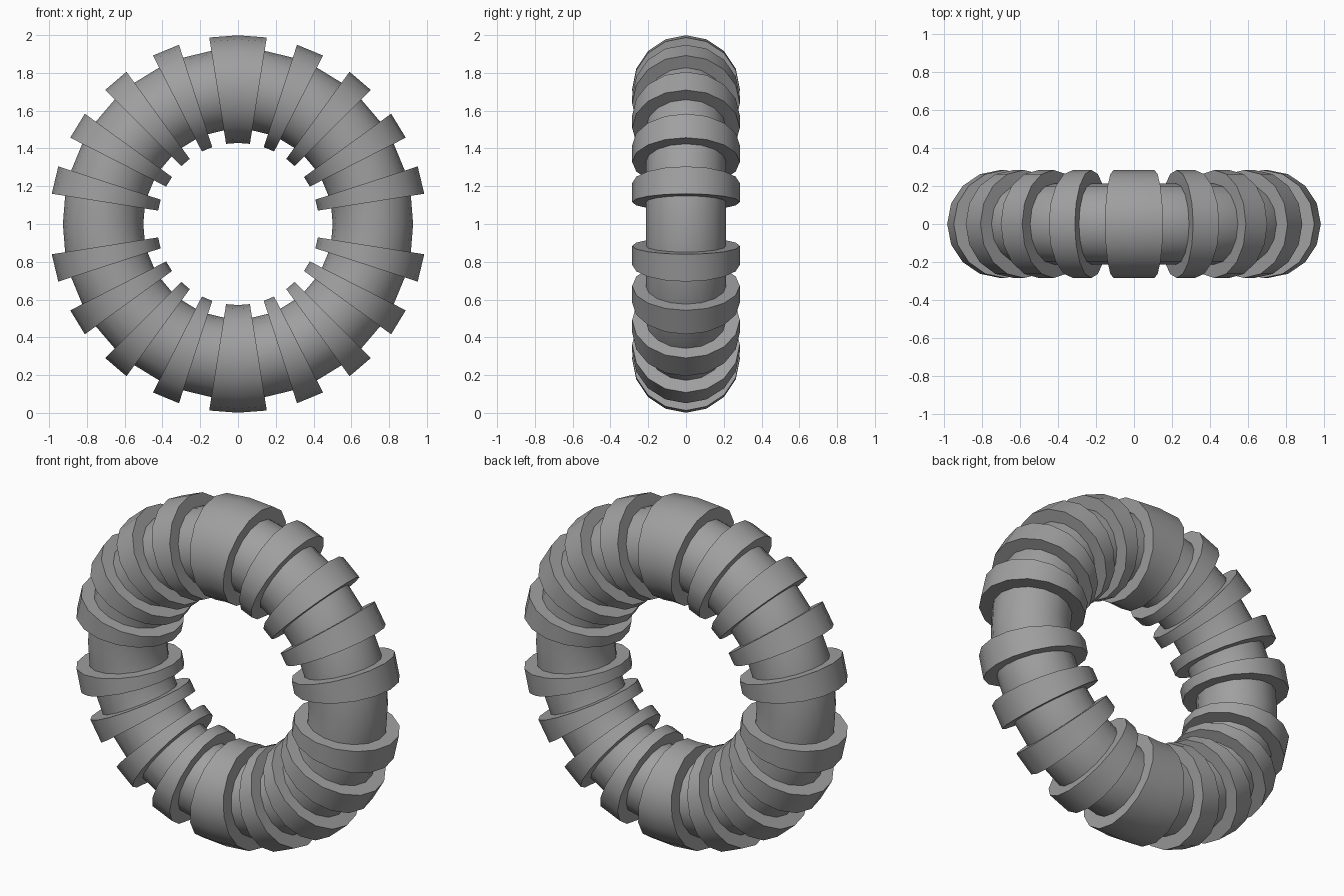
import bpy, bmesh
from math import sin, cos, radians
from mathutils import Vector

cube = bpy.data.objects.get("Cube")
if cube:
    bpy.data.objects.remove(cube, do_unlink=True)

MAJOR = 0.714        # ring centre line
TUBE = 0.213         # inner tube thickness
BAND = 0.285         # raised band thickness
SIDES = 16           # facets around the tube
STEPS = 40           # facets around the ring
STEP = 360 / STEPS
INSET = 0.004        # bands start slightly inside each step

grey = bpy.data.materials.new("grey")
grey.use_nodes = True
colour = (0.35, 0.35, 0.35, 1)
grey.diffuse_color = colour
grey.node_tree.nodes["Principled BSDF"].inputs["Base Color"].default_value = colour


def add_loop(bm, step, thickness, shift=0):
    """One cross-section of the ring, standing upright around z = 1."""
    a = radians(step * STEP)
    out = Vector((cos(a), 0, sin(a)))
    along = Vector((-sin(a), 0, cos(a)))
    centre = Vector((0, 0, 1)) + out * MAJOR + along * shift
    verts = []
    for i in range(SIDES):
        t = radians(i * 360 / SIDES)
        verts.append(bm.verts.new(centre + out * cos(t) * thickness
                                  + Vector((0, sin(t) * thickness, 0))))
    return verts


def bridge(bm, loops, closed=False):
    following = loops[1:] + (loops[:1] if closed else [])
    for a, b in zip(loops, following):
        for i in range(SIDES):
            j = (i + 1) % SIDES
            bm.faces.new((a[i], a[j], b[j], b[i]))


def finish(name, bm):
    bmesh.ops.recalc_face_normals(bm, faces=bm.faces)
    mesh = bpy.data.meshes.new(name)
    bm.to_mesh(mesh)
    bm.free()
    obj = bpy.data.objects.new(name, mesh)
    bpy.context.collection.objects.link(obj)
    mesh.materials.append(grey)
    bpy.ops.object.select_all(action='DESELECT')
    obj.select_set(True)
    bpy.context.view_layer.objects.active = obj
    bpy.ops.object.shade_smooth_by_angle(angle=radians(35))


# Inner tube
bm = bmesh.new()
bridge(bm, [add_loop(bm, s, TUBE) for s in range(STEPS)], closed=True)
finish("inner_tube", bm)


# Raised bands with side walls reaching down to the tube
def add_band(name, start, length):
    bm = bmesh.new()
    end = start + length
    loops = [add_loop(bm, start, TUBE, INSET), add_loop(bm, start, BAND, INSET)]
    loops += [add_loop(bm, s, BAND) for s in range(start + 1, end)]
    loops += [add_loop(bm, end, BAND, -INSET), add_loop(bm, end, TUBE, -INSET)]
    bridge(bm, loops, closed=True)
    finish(name, bm)


# Each half ring: four narrow bands, one wide band, four narrow bands
for half, base in (("upper", 0), ("lower", STEPS // 2)):
    for k in range(4):
        add_band(f"{half}_left_band_{k + 1}", base + 1 + 2 * k, 1)
        add_band(f"{half}_right_band_{k + 1}", base + 18 - 2 * k, 1)
    add_band(f"{half}_wide_band", base + 9, 2)
